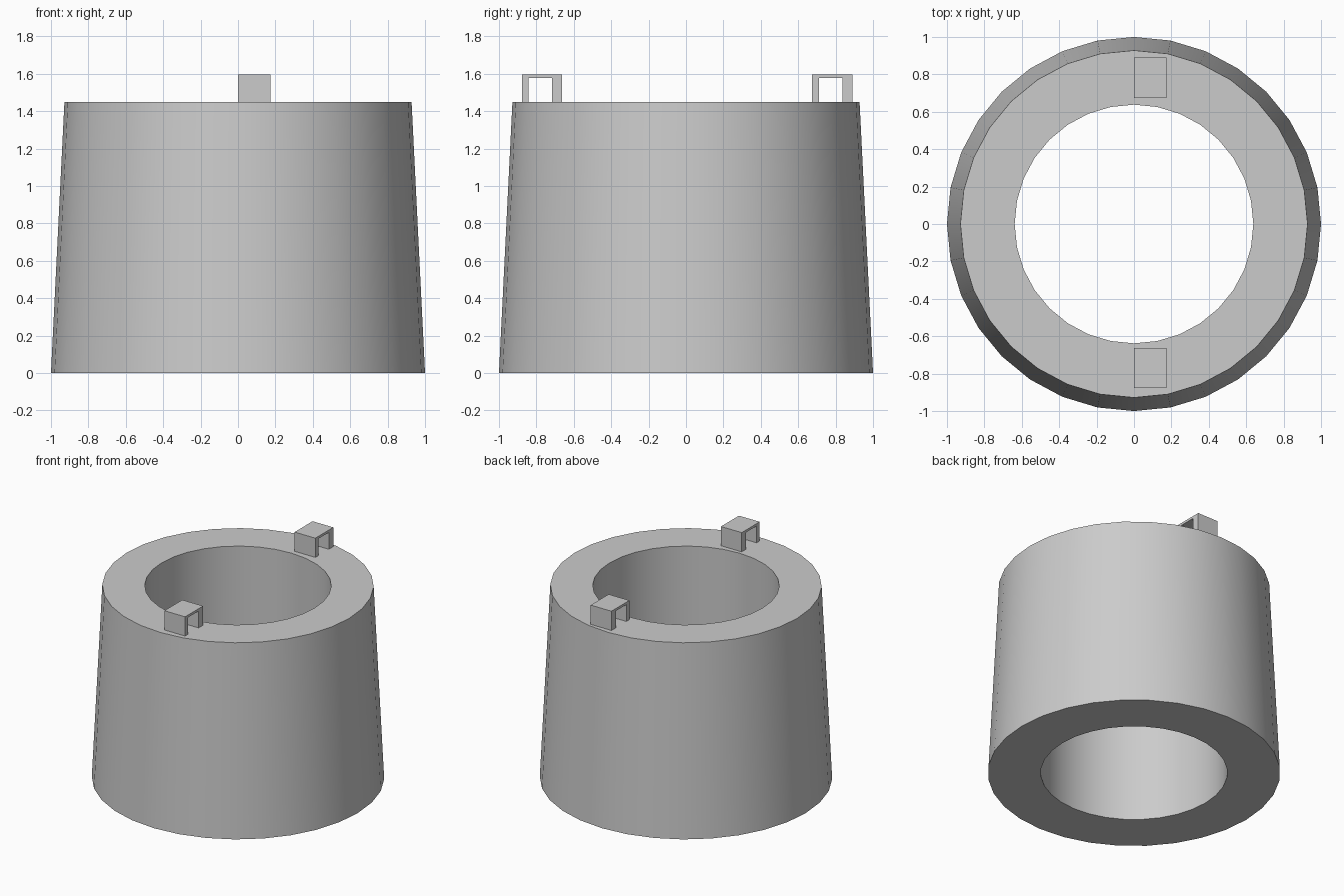
import bpy, bmesh
from math import cos, sin, pi, radians

cube = bpy.data.objects.get("Cube")
if cube:
    bpy.data.objects.remove(cube, do_unlink=True)

grey = bpy.data.materials.new("plain_grey")
grey.use_nodes = True
colour = (0.6, 0.6, 0.6, 1)
grey.diffuse_color = colour
grey.node_tree.nodes["Principled BSDF"].inputs["Base Color"].default_value = colour


def make_object(name, bm):
    bmesh.ops.recalc_face_normals(bm, faces=bm.faces)
    mesh = bpy.data.meshes.new(name)
    bm.to_mesh(mesh)
    bm.free()
    mesh.materials.append(grey)
    obj = bpy.data.objects.new(name, mesh)
    bpy.context.collection.objects.link(obj)
    return obj


# Tapered outer wall with a straight bore, as four joined rings
SEGMENTS = 32
TOP = 1.45
bm = bmesh.new()
rings = []
for radius, z in [(1, 0), (0.928, TOP), (0.638, TOP), (0.638, 0)]:
    angles = [2 * pi * i / SEGMENTS for i in range(SEGMENTS)]
    rings.append([bm.verts.new((radius * cos(a), radius * sin(a), z)) for a in angles])
for r, ring in enumerate(rings):
    after = rings[(r + 1) % len(rings)]
    for i in range(SEGMENTS):
        j = (i + 1) % SEGMENTS
        bm.faces.new((ring[i], ring[j], after[j], after[i]))
sleeve = make_object("tapered_sleeve", bm)
bpy.ops.object.select_all(action='DESELECT')
sleeve.select_set(True)
bpy.context.view_layer.objects.active = sleeve
bpy.ops.object.shade_smooth_by_angle(angle=radians(30))


# Bracket: an arch profile in y and z, extruded along x
def bracket(name, y):
    height, roof = 1.595, 1.577
    profile = [(0, TOP), (0, height), (0.214, height), (0.214, TOP),
               (0.161, TOP), (0.161, roof), (0.036, roof), (0.036, TOP)]
    bm = bmesh.new()
    face = bm.faces.new([bm.verts.new((0, y + dy, z)) for dy, z in profile])
    extruded = bmesh.ops.extrude_face_region(bm, geom=[face], use_keep_orig=True)
    moved = [v for v in extruded["geom"] if isinstance(v, bmesh.types.BMVert)]
    bmesh.ops.translate(bm, verts=moved, vec=(0.173, 0, 0))
    return make_object(name, bm)


bracket("front_bracket", -0.878)
bracket("back_bracket", 0.675)
